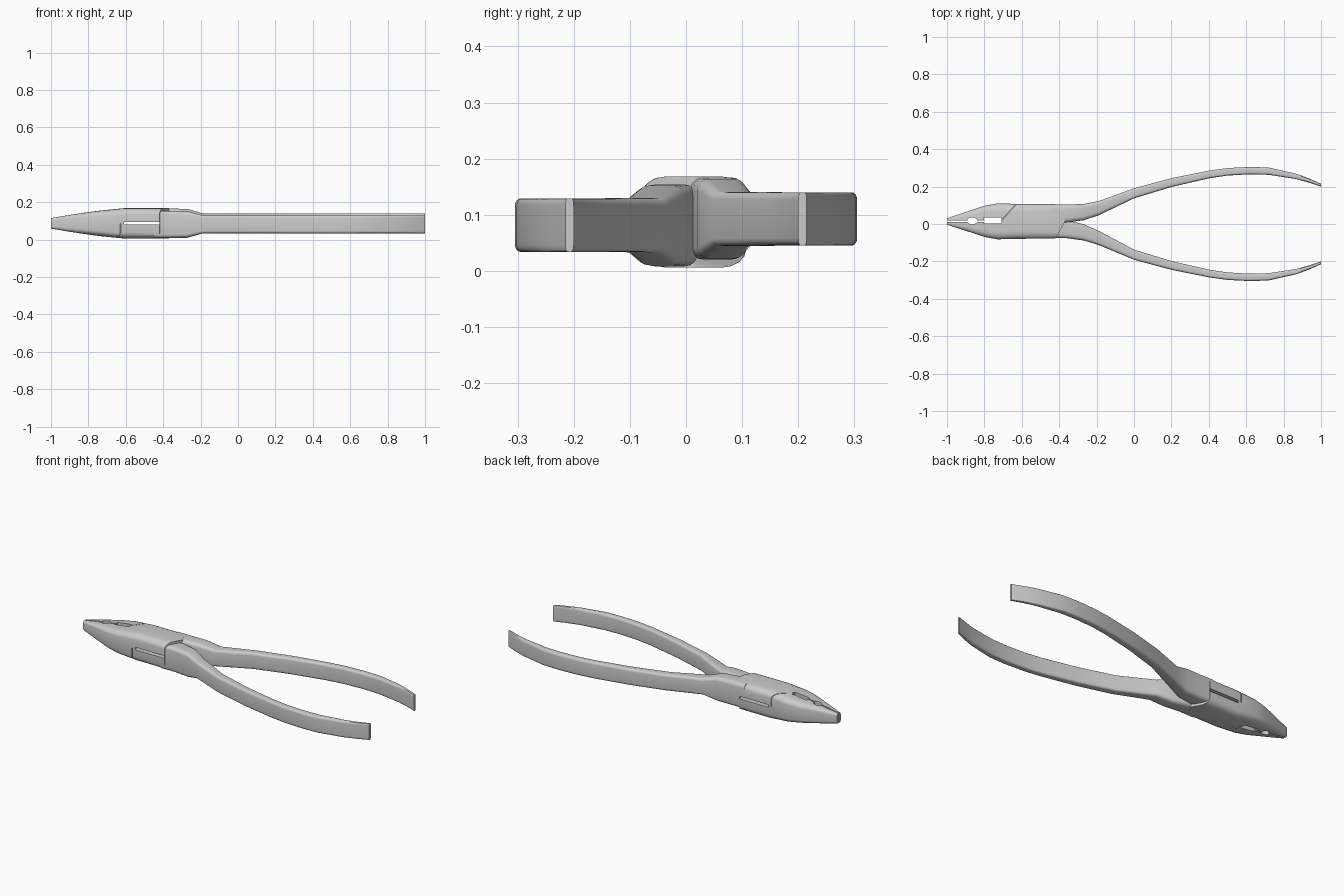
import bpy, bmesh, math

if "Cube" in bpy.data.objects:
    bpy.data.objects.remove(bpy.data.objects["Cube"])

YC, ZC = 0.014, 0.087   # axis of the head


def make(name, bm):
    bmesh.ops.recalc_face_normals(bm, faces=bm.faces)
    me = bpy.data.meshes.new(name)
    bm.to_mesh(me)
    bm.free()
    ob = bpy.data.objects.new(name, me)
    bpy.context.collection.objects.link(ob)
    return ob


def loft(name, sections, ky, kz, seg=4):
    """Skin rounded-rectangle sections (x, y0, y1, z0, z1)."""
    bm = bmesh.new()
    rings = []
    for x, y0, y1, z0, z1 in sections:
        a, b = (y1 - y0) / 2, (z1 - z0) / 2
        cy, cz = (y0 + y1) / 2, (z0 + z1) / 2
        ring = []
        for q, (sy, sz) in enumerate([(1, 1), (-1, 1), (-1, -1), (1, -1)]):
            for i in range(seg + 1):
                t = math.pi / 2 * (q + i / seg)
                ring.append(bm.verts.new((
                    x,
                    cy + a * (sy * (1 - ky) + ky * math.cos(t)),
                    cz + b * (sz * (1 - kz) + kz * math.sin(t)))))
        rings.append(ring)
    n = len(rings[0])
    for r, s in zip(rings, rings[1:]):
        for i in range(n):
            j = (i + 1) % n
            bm.faces.new((r[i], r[j], s[j], s[i]))
    bm.faces.new(rings[0])
    bm.faces.new(rings[-1])
    return make(name, bm)


def prism(name, pts, z0=-0.1, z1=0.3):
    bm = bmesh.new()
    lo = [bm.verts.new((x, y, z0)) for x, y in pts]
    hi = [bm.verts.new((x, y, z1)) for x, y in pts]
    n = len(pts)
    bm.faces.new(lo)
    bm.faces.new(hi)
    for i in range(n):
        j = (i + 1) % n
        bm.faces.new((lo[i], lo[j], hi[j], hi[i]))
    ob = make(name, bm)
    ob.hide_render = True
    return ob


def boolean(target, tool, op='DIFFERENCE'):
    mod = target.modifiers.new("bool", 'BOOLEAN')
    mod.operation, mod.object, mod.solver = op, tool, 'EXACT'
    dg = bpy.context.evaluated_depsgraph_get()
    me = bpy.data.meshes.new_from_object(target.evaluated_get(dg))
    target.modifiers.clear()
    target.data = me
    bpy.data.objects.remove(tool)


def flip(pts):
    return [(x, 2 * YC - y) for x, y in pts]


# Head: both jaws and the lap joint as one tapered body
head_rows = [(-1, .017, .028), (-.9, .050, .045), (-.8, .083, .060),
             (-.73, .096, .069), (-.61, .093, .081), (-.37, .092, .081)]
pliers = loft("pliers", [(x, YC - w, YC + w, ZC - h, ZC + h)
                         for x, w, h in head_rows], .45, .4)

# Angled rear edges of the lap plates
corner = [(-.368, YC), (-.42, .107), (-.42, .2), (-.3, .2), (-.3, YC)]
for pts in (corner, flip(corner)):
    boolean(pliers, prism("plate_corner", pts))

# Handles: the second is the first turned half round about the long axis
handle = [(-.45, .008, .104, .02, .1665), (-.36, .008, .104, .02, .166),
          (-.27, .020, .107, .022, .164), (-.19, .046, .122, .044, .141),
          (0, .137, .191, .045, .14), (.2, .198, .245, .045, .14),
          (.4, .244, .285, .045, .14), (.5, .259, .299, .045, .14),
          (.62, .266, .305, .045, .14), (.72, .263, .302, .045, .14),
          (.87, .240, .268, .045, .14), (.94, .220, .242, .045, .14),
          (1, .200, .215, .045, .14)]
turned = []
for x, y0, y1, z0, z1 in handle:
    d = 2 * YC * min(1, max(0, (-.1 - x) / .25))
    turned.append((x, d - y1, d - y0, 2 * ZC - z1, 2 * ZC - z0))
for rows in (handle, turned):
    boolean(pliers, loft("handle", rows, .5, .28), 'UNION')

# Open slot between the two lap plates
side = [(-.70, YC), (-.61, .1), (-.61, .2), (-.42, .2), (-.42, .1), (-.38, YC)]
boolean(pliers, prism("lap_slot", side + flip(side[1:-1])[::-1], .08, .095))

# Diagonal seams where each plate meets the opposite jaw
seam = [(-.715, YC), (-.61, .13), (-.606, .13), (-.711, YC)]
boolean(pliers, prism("upper_seam", seam, .088, .3))
boolean(pliers, prism("lower_seam", flip(seam), -.1, .086))

# Jaw gap, pipe hole and square notch
boolean(pliers, prism("jaw_gap", [(-1.1, .011), (-.75, .011),
                                  (-.75, .018), (-1.1, .018)]))
boolean(pliers, prism("pipe_hole", [
    (-.865 + .027 * math.cos(math.tau * i / 16),
     .017 + .019 * math.sin(math.tau * i / 16)) for i in range(16)]))
boolean(pliers, prism("notch", [(-.803, .003), (-.709, .003),
                                (-.709, .034), (-.803, .034)]))

# Smooth shading with crisp cut edges
bpy.context.view_layer.objects.active = pliers
pliers.select_set(True)
bpy.ops.object.shade_smooth_by_angle(angle=math.radians(32))
